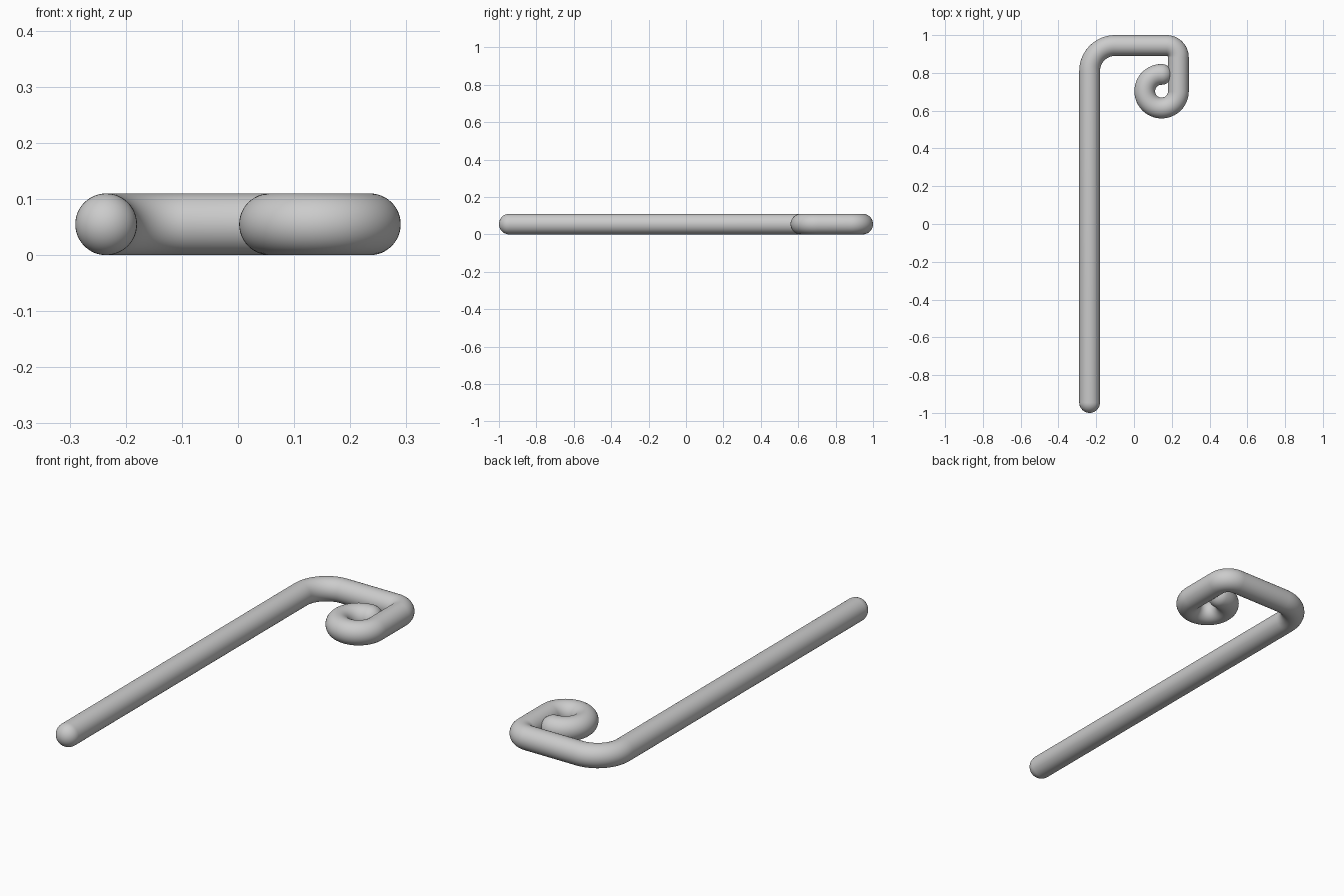
import bpy, bmesh
from math import sin, cos, pi
from mathutils import Vector

cube = bpy.data.objects.get("Cube")
if cube:
    bpy.data.objects.remove(cube, do_unlink=True)

R = 0.055        # rod radius
SIDES = 48
CAP = 10         # rings in each rounded end

grey = bpy.data.materials.new("plain_grey")
grey.use_nodes = True
colour = (0.6, 0.6, 0.6, 1)
grey.diffuse_color = colour
grey.node_tree.nodes["Principled BSDF"].inputs["Base Color"].default_value = colour


def bend(cx, cy, radius, start, end, steps):
    """Clockwise arc as (point, tangent) pairs."""
    out = []
    for i in range(steps + 1):
        a = start + (end - start) * i / steps
        out.append((Vector((cx + radius * cos(a), cy + radius * sin(a), R)),
                    Vector((sin(a), -cos(a), 0))))
    return out


# Centre line: long shaft, wide bend, tight bend, curled tip
start = (Vector((-0.235, -0.945, R)), Vector((0, 1, 0)))
path = [start]
path += bend(-0.1, 0.81, 0.135, pi, pi / 2, 16)
path += bend(0.172, 0.882, 0.063, pi / 2, 0, 14)
path += bend(0.146, 0.703, 0.089, 0, -1.5 * pi, 48)

# Rings along the rod, shrinking to a dome at both ends
rings = []
for i in range(1, CAP):
    a = i / CAP * pi / 2
    rings.append((path[0][0] - path[0][1] * R * cos(a), path[0][1], R * sin(a)))
rings += [(p, t, R) for p, t in path]
for i in range(CAP - 1, 0, -1):
    a = i / CAP * pi / 2
    rings.append((path[-1][0] + path[-1][1] * R * cos(a), path[-1][1], R * sin(a)))

bm = bmesh.new()
up = Vector((0, 0, 1))
loops = []
for p, t, r in rings:
    side = t.cross(up)
    loops.append([bm.verts.new(p + (side * cos(k * 2 * pi / SIDES) + up * sin(k * 2 * pi / SIDES)) * r)
                  for k in range(SIDES)])
for a, b in zip(loops, loops[1:]):
    for k in range(SIDES):
        n = (k + 1) % SIDES
        bm.faces.new((a[k], a[n], b[n], b[k]))
tips = [bm.verts.new(path[0][0] - path[0][1] * R), bm.verts.new(path[-1][0] + path[-1][1] * R)]
for tip, loop in zip(tips, (loops[0], loops[-1])):
    for k in range(SIDES):
        bm.faces.new((tip, loop[k], loop[(k + 1) % SIDES]))
bmesh.ops.recalc_face_normals(bm, faces=bm.faces)
for f in bm.faces:
    f.smooth = True

mesh = bpy.data.meshes.new("bent_rod")
bm.to_mesh(mesh)
bm.free()
mesh.materials.append(grey)
rod = bpy.data.objects.new("bent_rod", mesh)
bpy.context.collection.objects.link(rod)
